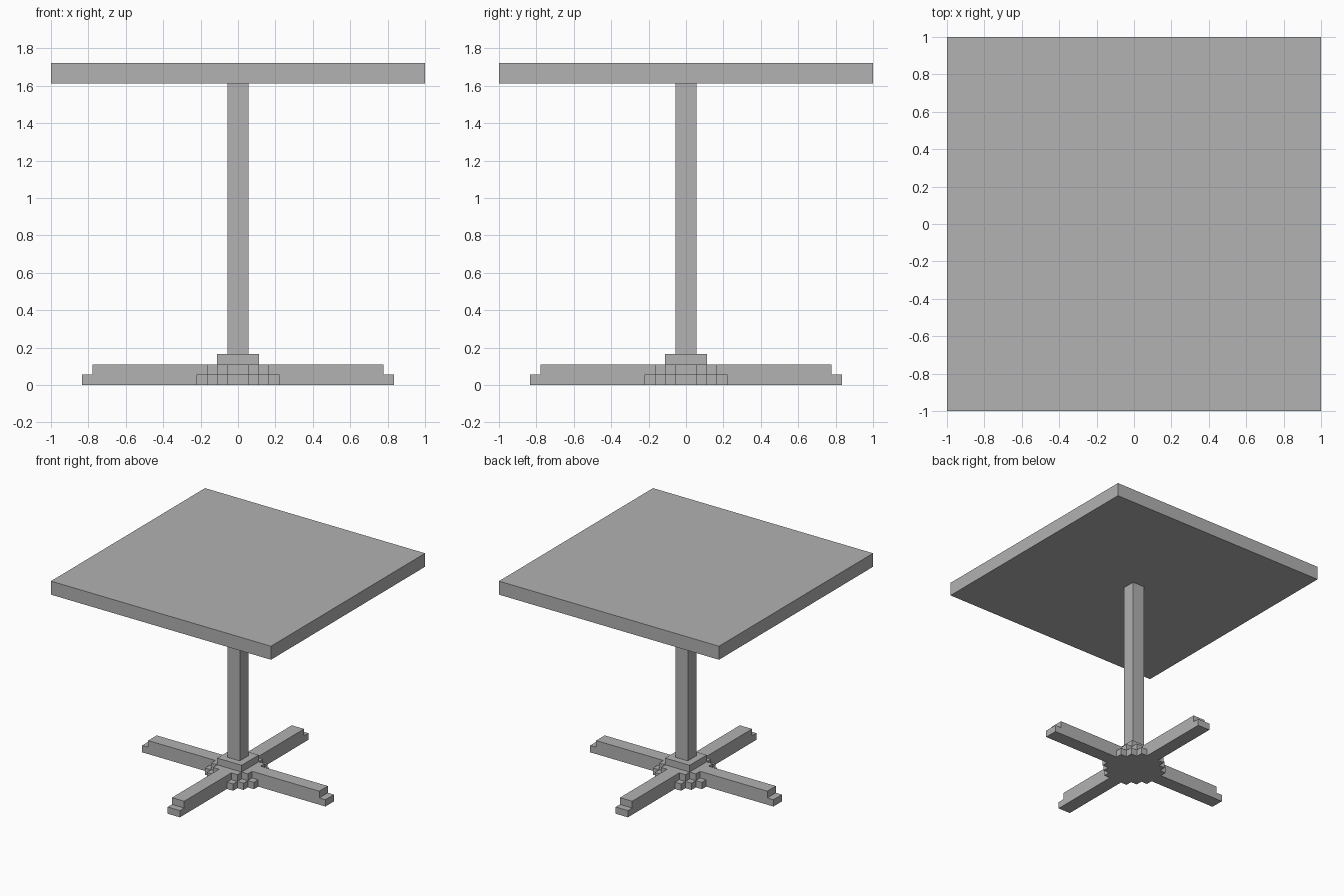
import bpy
import bmesh

cube = bpy.data.objects.get("Cube")
if cube:
    bpy.data.objects.remove(cube, do_unlink=True)

UNIT = 2 / 36  # the model is laid out on a block grid, 36 blocks wide

grey = bpy.data.materials.new("plain grey")
grey.use_nodes = True
colour = (0.445, 0.445, 0.445, 1)
grey.diffuse_color = colour
grey.node_tree.nodes["Principled BSDF"].inputs["Base Color"].default_value = colour


def prism(name, outline, bottom, top):
    """Extrude a flat outline, in block units, between two heights."""
    bm = bmesh.new()
    verts = [bm.verts.new((x * UNIT, y * UNIT, bottom * UNIT)) for x, y in outline]
    face = bm.faces.new(verts)
    grown = bmesh.ops.extrude_face_region(bm, geom=[face], use_keep_orig=True)
    raised = [v for v in grown["geom"] if isinstance(v, bmesh.types.BMVert)]
    bmesh.ops.translate(bm, verts=raised, vec=(0, 0, (top - bottom) * UNIT))
    bmesh.ops.recalc_face_normals(bm, faces=bm.faces)
    mesh = bpy.data.meshes.new(name)
    bm.to_mesh(mesh)
    bm.free()
    mesh.materials.append(grey)
    obj = bpy.data.objects.new(name, mesh)
    bpy.context.collection.objects.link(obj)
    return obj


def square(half):
    return [(-half, -half), (half, -half), (half, half), (-half, half)]


def stepped_cross(reach, steps):
    """Four arms two blocks wide, with a staircase filling each inner corner."""
    quarter = [(reach, 1), (steps, 1)]
    for k in range(1, steps):
        quarter += [(steps - k + 1, k + 1), (steps - k, k + 1)]
    quarter.append((1, reach))
    outline = []
    for _ in range(4):
        outline += quarter
        quarter = [(-y, x) for x, y in quarter]
    return outline


# Cross-shaped foot in two layers
prism("foot_lower_layer", stepped_cross(15, 4), 0, 1)
prism("foot_upper_layer", stepped_cross(14, 3), 1, 2)

# Collar, post and table top
prism("post_collar", square(2), 2, 3)
prism("post", square(1), 3, 29)
prism("table_top", square(18), 29, 31)
